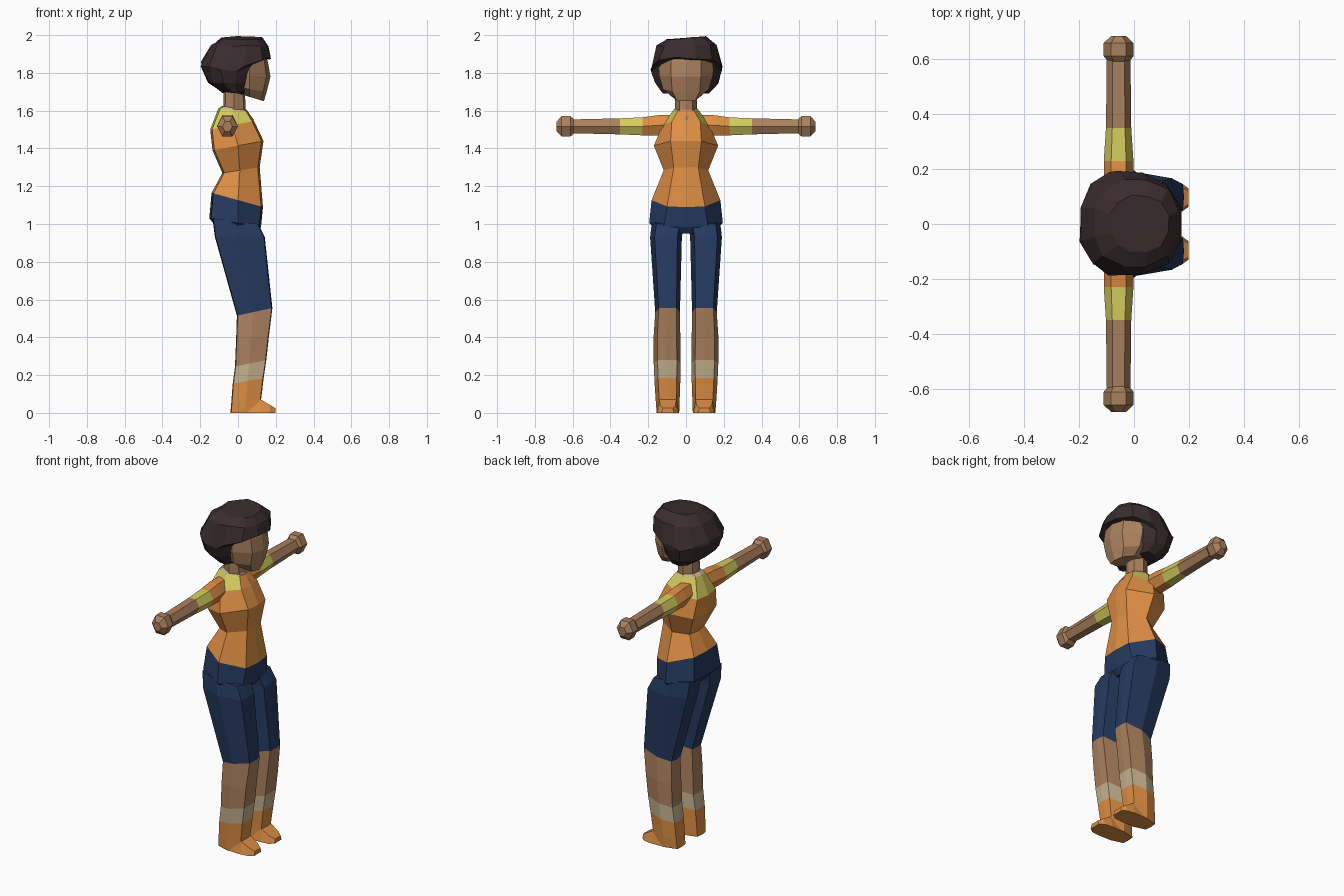
import bpy, bmesh, math, random

random.seed(4)
PALETTE = {"orange": (222, 142, 68), "skin": (170, 128, 93), "navy": (37, 58, 96),
           "yellow": (212, 204, 94), "hair_brown": (58, 44, 46), "cream": (198, 178, 143)}
MATS = {}
for name, rgb in PALETTE.items():
    m = bpy.data.materials.new(name)
    m.diffuse_color = [((c / 255 + 0.055) / 1.055) ** 2.4 for c in rgb] + [1]
    MATS[name] = m


def loft(name, rings, colors, rule=None):
    """Skin a stack of equal rings; colors holds one name per band, rule may override."""
    bm = bmesh.new()
    used = list(PALETTE)
    vs = [[bm.verts.new(p) for p in r] for r in rings]
    n = len(vs[0])
    for b, col in enumerate(colors):
        for i in range(n):
            j = (i + 1) % n
            f = bm.faces.new((vs[b][i], vs[b][j], vs[b + 1][j], vs[b + 1][i]))
            c = f.calc_center_median()
            f.material_index = used.index((rule and rule(b, c)) or col)
    for r, col in ((vs[0], colors[0]), (vs[-1], colors[-1])):
        bm.faces.new(r).material_index = used.index(col)
    bmesh.ops.recalc_face_normals(bm, faces=bm.faces)
    me = bpy.data.meshes.new(name)
    bm.to_mesh(me)
    bm.free()
    for c in used:
        me.materials.append(MATS[c])
    ob = bpy.data.objects.new(name, me)
    bpy.context.collection.objects.link(ob)
    return ob


def ring(zb, zf, xb, xf, yw, ff=0.5, fb=0.6, xm=0.0, cut=0.01, yc=0.0):
    """Eight-sided section, tilted from zb at the back to zf at the front."""
    half = [(xf - cut, ff * yw), (xm, yw), (xb + cut, fb * yw)]
    pts = [(xf, 0)] + half + [(xb, 0)] + [(x, -y) for x, y in reversed(half)]
    return [(x, y + yc, zb + (zf - zb) * (x - xb) / (xf - xb)) for x, y in pts]


# Jacket and hips, with contrasting yoke and collar
loft("jacket", [
    ring(0.98, 0.95, -0.11, 0.10, 0.15),
    ring(1.03, 0.985, -0.152, 0.122, 0.195, 0.6, 0.65),
    ring(1.165, 1.09, -0.14, 0.132, 0.182, 0.55, 0.6),
    ring(1.27, 1.30, -0.083, 0.115, 0.118, 0.55, 0.6, 0.01),
    ring(1.39, 1.44, -0.135, 0.135, 0.17, 0.48, 0.65, 0.0),
    ring(1.50, 1.545, -0.147, 0.085, 0.125, 0.6, 0.7, -0.03),
    ring(1.61, 1.60, -0.105, 0.05, 0.065, 0.65, 0.7, -0.03),
    ring(1.625, 1.602, -0.085, 0.04, 0.055, 0.6, 0.7, -0.03),
], ["navy", "navy", "orange", "orange", "orange", "yellow", "cream"],
    lambda b, c: "orange" if b == 5 and c.x > 0.05 and abs(c.y) < 0.05 else None)

# Neck, with a shallow open collar in front
loft("neck", [
    ring(1.59, 1.55, -0.08, 0.085, 0.04, 0.4, 0.7, -0.02),
    ring(1.61, 1.61, -0.078, 0.04, 0.058, 0.6, 0.6, -0.02),
    ring(1.76, 1.76, -0.075, 0.035, 0.058, 0.6, 0.6, -0.02),
], ["skin", "skin"])

# Head with a ridge down the face
loft("head", [
    ring(1.71, 1.65, -0.06, 0.137, 0.075, 0.65, 0.6, 0.06, 0.012),
    ring(1.74, 1.70, -0.11, 0.152, 0.122, 0.6, 0.6, 0.06, 0.018),
    ring(1.80, 1.78, -0.13, 0.172, 0.143, 0.55, 0.6, 0.06, 0.022),
    ring(1.86, 1.86, -0.13, 0.158, 0.143, 0.55, 0.6, 0.06, 0.018),
    ring(1.93, 1.93, -0.09, 0.13, 0.11, 0.55, 0.6, 0.04, 0.018),
], ["skin"] * 4)


def hair_ring(z, xb, xf, yw, droop=0.0, lean=0.0, jit=0.007, n=12):
    pts = []
    for i in range(n):
        t = 2 * math.pi * (i + 0.5) / n
        x = (xb + xf) / 2 + (xf - xb) / 2 * math.cos(t) * 1.03
        y = yw * math.copysign(abs(math.sin(t)) ** 0.85, math.sin(t))
        drop = droop * abs(math.sin(t)) ** 3 if math.cos(t) > -0.3 else droop * 0.5
        pts.append((x + random.uniform(-jit, jit), y + random.uniform(-jit, jit),
                    z - drop + lean * y + random.uniform(-jit, jit)))
    return pts


# Short bob: lower mass stays behind the face, fringe steps forward
loft("hair", [
    hair_ring(1.695, -0.085, 0.05, 0.125),
    hair_ring(1.75, -0.16, 0.075, 0.172),
    hair_ring(1.868, -0.198, 0.105, 0.188, 0.06),
    hair_ring(1.880, -0.195, 0.172, 0.192, 0.05),
    hair_ring(1.945, -0.15, 0.162, 0.163),
    hair_ring(1.985, -0.085, 0.125, 0.105, 0, 0.07, 0.004),
], ["hair_brown"] * 5)


def arm_ring(y, rx, rz, z=1.517, x=-0.056, turn=0.0):
    return [(x + rx * math.cos(a + turn), y, z + rz * math.sin(a + turn))
            for a in (math.pi * k / 3 for k in range(6))]


for side, s in (("left", 1), ("right", -1)):
    # Sleeve, cuff band and forearm
    loft(side + "_arm", [
        arm_ring(s * 0.07, 0.05, 0.06, 1.525),
        arm_ring(s * 0.15, 0.054, 0.062, 1.522),
        arm_ring(s * 0.23, 0.054, 0.055),
        arm_ring(s * 0.35, 0.046, 0.049),
        arm_ring(s * 0.61, 0.043, 0.042),
    ], ["orange", "orange", "yellow", "skin"])
    # Rounded fist
    loft(side + "_hand", [
        arm_ring(s * 0.585, 0.034, 0.036),
        arm_ring(s * 0.612, 0.055, 0.062),
        arm_ring(s * 0.658, 0.055, 0.062),
        arm_ring(s * 0.685, 0.026, 0.03),
    ], ["skin"] * 3)

    # Leg: trousers to the knee, bare shin, sock and shoe upper
    def leg(zb, zf, xb, xf, y0, y1, xm):
        return ring(zb, zf, xb, xf, (y1 - y0) / 2, 0.72, 0.65, xm, 0.004, s * (y0 + y1) / 2)

    loft(side + "_leg", [
        leg(0.0, 0.0, -0.04, 0.13, 0.036, 0.155, 0.04),
        leg(0.05, 0.07, -0.036, 0.122, 0.034, 0.16, 0.04),
        leg(0.155, 0.185, -0.028, 0.136, 0.030, 0.167, 0.05),
        leg(0.245, 0.28, -0.016, 0.150, 0.028, 0.171, 0.06),
        leg(0.39, 0.40, -0.010, 0.163, 0.030, 0.172, 0.07),
        leg(0.515, 0.555, -0.006, 0.182, 0.032, 0.163, 0.08),
        leg(0.93, 0.93, -0.122, 0.142, 0.022, 0.190, 0.0),
        leg(1.03, 1.0, -0.135, 0.108, 0.010, 0.180, -0.02),
    ], ["orange", "orange", "cream", "skin", "skin", "navy", "navy"])

    # Toe wedge of the shoe
    def toe(x, w, z):
        yc = s * 0.096
        return [(x, yc - w, 0), (x, yc + w, 0), (x, yc + w * 0.75, z), (x, yc - w * 0.75, z)]

    loft(side + "_shoe_toe", [toe(0.04, 0.058, 0.07), toe(0.122, 0.06, 0.07),
                              toe(0.17, 0.054, 0.042), toe(0.198, 0.034, 0.025)],
         ["orange"] * 3)
